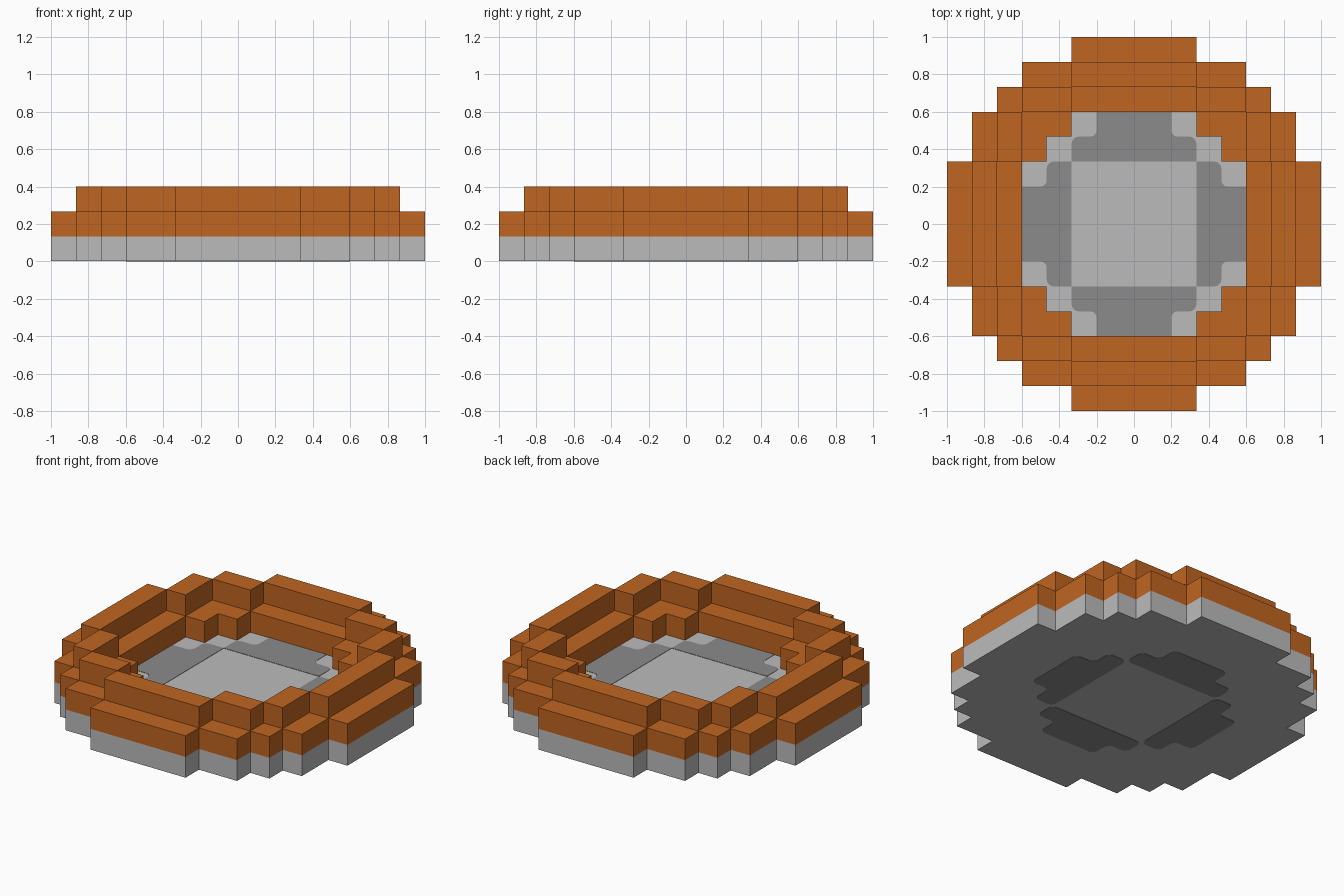
import bpy, bmesh
from math import pi
from mathutils import Matrix

cube = bpy.data.objects.get("Cube")
if cube:
    bpy.data.objects.remove(cube, do_unlink=True)

U = 2 / 15  # one grid cell; every part snaps to it


def material(name, rgb):
    m = bpy.data.materials.new(name)
    m.use_nodes = True
    m.diffuse_color = (*rgb, 1)
    m.node_tree.nodes["Principled BSDF"].inputs["Base Color"].default_value = (*rgb, 1)
    return m


ORANGE = material("orange", (0.53, 0.13, 0.015))
LIGHT = material("light grey", (0.5, 0.5, 0.5))
DARK = material("dark grey", (0.258, 0.258, 0.258))


def finish(name, bm, mat):
    bmesh.ops.recalc_face_normals(bm, faces=bm.faces[:])
    mesh = bpy.data.meshes.new(name)
    bm.to_mesh(mesh)
    bm.free()
    mesh.materials.append(mat)
    obj = bpy.data.objects.new(name, mesh)
    bpy.context.collection.objects.link(obj)
    return obj


def stepped_outline(corners):
    """Full staircase loop from the convex corners of the +x +y quadrant."""
    quarter = []
    for i, (x, y) in enumerate(corners):
        if i:
            quarter.append((corners[i - 1][0], y))
        quarter.append((x, y))
    pts = []
    for sx, sy in ((1, 1), (1, -1), (-1, -1), (-1, 1)):
        part = [(x * sx * U, y * sy * U) for x, y in quarter]
        pts += part if sx * sy > 0 else part[::-1]
    return pts


def extrude(bm, height):
    res = bmesh.ops.extrude_face_region(bm, geom=bm.faces[:])
    verts = [v for v in res["geom"] if isinstance(v, bmesh.types.BMVert)]
    bmesh.ops.translate(bm, verts=verts, vec=(0, 0, height))


def slab(name, loops, z0, z1, mat):
    """Flat slab bounded by an outer loop and optional hole loops."""
    bm = bmesh.new()
    for loop in loops:
        vs = [bm.verts.new((x, y, z0)) for x, y in loop]
        for a, b in zip(vs, vs[1:] + vs[:1]):
            bm.edges.new((a, b))
    bmesh.ops.triangle_fill(bm, edges=bm.edges[:], use_beauty=True, normal=(0, 0, 1))
    bmesh.ops.dissolve_limit(bm, angle_limit=0.01, verts=bm.verts[:], edges=bm.edges[:])
    extrude(bm, z1 - z0)
    return finish(name, bm, mat)


def box(bm, x0, x1, y0, y1, z0, z1):
    mat = Matrix.Translation(((x0 + x1) * U / 2, (y0 + y1) * U / 2, (z0 + z1) * U / 2))
    mat = mat @ Matrix.Diagonal(((x1 - x0) * U, (y1 - y0) * U, (z1 - z0) * U, 1))
    bmesh.ops.create_cube(bm, size=1, matrix=mat)


def four_ways(bm):
    """Repeat the geometry at every quarter turn."""
    geom = bm.verts[:] + bm.edges[:] + bm.faces[:]
    for k in (1, 2, 3):
        copy = bmesh.ops.duplicate(bm, geom=geom)["geom"]
        verts = [g for g in copy if isinstance(g, bmesh.types.BMVert)]
        bmesh.ops.rotate(bm, verts=verts, matrix=Matrix.Rotation(k * pi / 2, 3, "Z"))


# Base floor and the lower rim ring around its opening
outer = stepped_outline([(2.5, 7.5), (4.5, 6.5), (5.5, 5.5), (6.5, 4.5), (7.5, 2.5)])
opening = stepped_outline([(2.5, 4.5), (3.5, 3.5), (4.5, 2.5)])
slab("base_floor", [outer], 0.002, U, LIGHT)
slab("lower_rim", [outer, opening], U, 2 * U, ORANGE)

# Upper rim: a wall on each side with a diagonal pair of corner blocks
bm = bmesh.new()
box(bm, -2.5, 2.5, 5.5, 6.5, 2, 3)
for x in (-4.5, 2.5):
    box(bm, x, x + 2, 4.5, 5.5, 2, 3)
four_ways(bm)
finish("upper_rim", bm, ORANGE)


def floor_marking(name, reach, z, round_all):
    """Four stepped dark patches with softened corners around the centre square."""
    half = [(2.5, 2.5), (2.5, 3.5), (1.5, 3.5), (1.5, reach)]
    pts = half + [(-x, y) for x, y in reversed(half)]
    bm = bmesh.new()
    bm.faces.new([bm.verts.new((x * U, y * U, z)) for x, y in pts])
    corners = [v for v in bm.verts if round_all or v.co.y > 3 * U]
    bmesh.ops.bevel(bm, geom=corners, offset=0.035, segments=3, profile=0.5,
                    affect="VERTICES")
    extrude(bm, 0.004)
    four_ways(bm)
    finish(name, bm, DARK)


# The upper marking runs under the rim; the lower one is rounded all round
floor_marking("floor_marking", 4.8, U - 0.002, False)
floor_marking("underside_marking", 4.5, 0, True)
